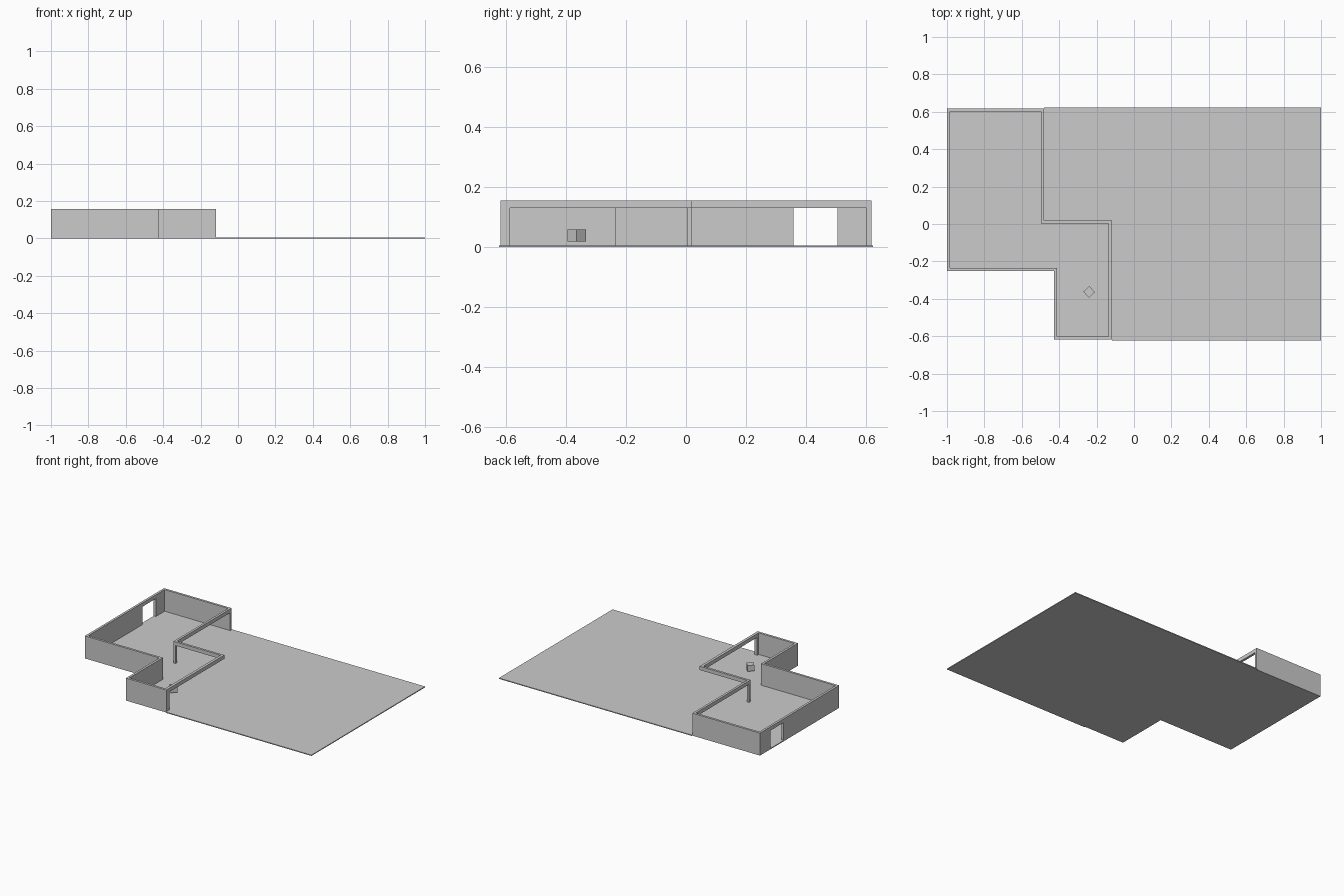
import bpy, bmesh, math

if "Cube" in bpy.data.objects:
    bpy.data.objects.remove(bpy.data.objects["Cube"])

FLOOR, TOP, HEAD = 0.006, 0.156, 0.13


def finish(bm, name):
    bmesh.ops.recalc_face_normals(bm, faces=bm.faces)
    mesh = bpy.data.meshes.new(name)
    bm.to_mesh(mesh)
    bm.free()
    obj = bpy.data.objects.new(name, mesh)
    bpy.context.collection.objects.link(obj)
    return obj


def extrude_faces(bm, height):
    ret = bmesh.ops.extrude_face_region(bm, geom=bm.faces[:])
    up = [g for g in ret["geom"] if isinstance(g, bmesh.types.BMVert)]
    bmesh.ops.translate(bm, verts=up, vec=(0, 0, height))


def prism(name, pts, z0, z1):
    bm = bmesh.new()
    bm.faces.new([bm.verts.new((x, y, z0)) for x, y in pts])
    extrude_faces(bm, z1 - z0)
    return finish(bm, name)


def ring(name, outer, inner, z0, z1):
    bm = bmesh.new()
    o = [bm.verts.new((x, y, z0)) for x, y in outer]
    i = [bm.verts.new((x, y, z0)) for x, y in inner]
    n = len(o)
    for k in range(n):
        j = (k + 1) % n
        bm.faces.new((o[k], o[j], i[j], i[k]))
    extrude_faces(bm, z1 - z0)
    return finish(bm, name)


# Floor slab: room floor plus the large terrace
prism("floor_slab", [(-1, 0.617), (-0.481, 0.617), (-0.481, 0.623), (1, 0.623),
                     (1, -0.623), (-0.118, -0.623), (-0.118, -0.617),
                     (-0.428, -0.617), (-0.428, -0.251), (-1, -0.251)], 0, FLOOR)

# Perimeter walls following the stepped plan
outer = [(-1, 0.617), (-0.481, 0.617), (-0.481, 0.019), (-0.118, 0.019),
         (-0.118, -0.617), (-0.428, -0.617), (-0.428, -0.251), (-1, -0.251)]
inner = [(-0.984, 0.601), (-0.497, 0.601), (-0.497, 0.003), (-0.137, 0.003),
         (-0.137, -0.601), (-0.412, -0.601), (-0.412, -0.235), (-0.984, -0.235)]
walls = ring("walls", outer, inner, FLOOR, TOP)

# Openings: three terrace spans under the lintel and one doorway
openings = [(-0.52, -0.46, 0.019, 0.601), (-0.481, -0.09, -0.02, 0.04),
            (-0.16, -0.09, -0.585, 0.04), (-1.03, -0.96, 0.357, 0.504)]
bpy.context.view_layer.objects.active = walls
for x0, x1, y0, y1 in openings:
    cutter = prism("opening_cutter", [(x0, y0), (x1, y0), (x1, y1), (x0, y1)], -0.05, HEAD)
    cutter.hide_render = True
    mod = walls.modifiers.new("opening", 'BOOLEAN')
    mod.operation, mod.solver, mod.object = 'DIFFERENCE', 'EXACT', cutter
    bpy.ops.object.modifier_apply(modifier=mod.name)
    bpy.data.objects.remove(cutter)

# Small turned box hovering inside the front room
r, cx, cy = 0.031, -0.24, -0.363
corners = [(cx + r * math.cos(a), cy + r * math.sin(a))
           for a in (math.radians(-3 + 90 * k) for k in range(4))]
prism("small_box", corners, 0.018, 0.059)
